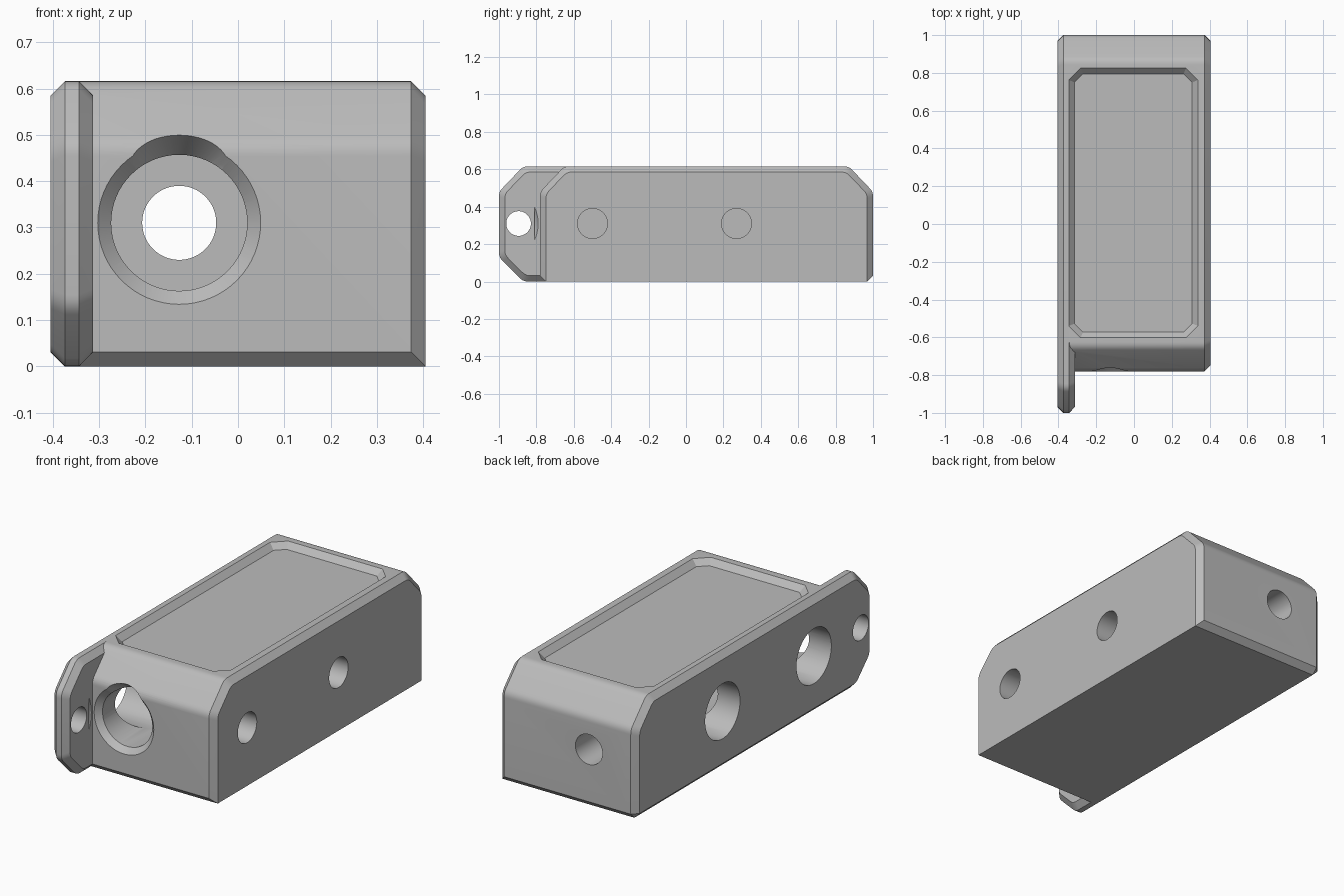
import bpy, bmesh, math
from mathutils import Vector

old = bpy.data.objects.get("Cube")
if old:
    bpy.data.objects.remove(old, do_unlink=True)

H, B = 0.616, 0.031          # block height, edge bevel
Z, BORE, HOLE = 0.31, 0.147, 0.08

grey = bpy.data.materials.new("plain grey")
grey.use_nodes = True
colour = (0.5, 0.5, 0.5, 1)
grey.diffuse_color = colour
grey.node_tree.nodes["Principled BSDF"].inputs["Base Color"].default_value = colour


def inset(pts, d):
    """Offset a counter-clockwise convex outline inwards."""
    out = []
    for i, p in enumerate(pts):
        a = (p - pts[i - 1]).normalized()
        b = (pts[(i + 1) % len(pts)] - p).normalized()
        na, nb = Vector((-a.y, a.x)), Vector((-b.y, b.x))
        out.append(p + (na + nb) * d / (1 + na.dot(nb)))
    return out


def rounded(pts, t=0.025, steps=5):
    """Soften the shallow corners of an outline, keep square ones."""
    out = []
    for i, p in enumerate(pts):
        a = (pts[i - 1] - p).normalized()
        b = (pts[(i + 1) % len(pts)] - p).normalized()
        if a.dot(b) > -0.5:
            out.append(p)
            continue
        for s in range(steps + 1):
            k = s / steps
            out.append((p + a * t) * (1 - k) ** 2 + p * 2 * k * (1 - k) + (p + b * t) * k * k)
    return out


def hull(name, points):
    """Convex solid around a set of points."""
    bm = bmesh.new()
    for p in points:
        bm.verts.new(p)
    bmesh.ops.remove_doubles(bm, verts=bm.verts, dist=1e-5)
    res = bmesh.ops.convex_hull(bm, input=bm.verts)
    loose = [v for v in bm.verts if not v.link_faces]
    bmesh.ops.delete(bm, geom=loose, context='VERTS')
    bmesh.ops.dissolve_limit(bm, angle_limit=0.01, verts=bm.verts, edges=bm.edges)
    bmesh.ops.recalc_face_normals(bm, faces=bm.faces)
    mesh = bpy.data.meshes.new(name)
    bm.to_mesh(mesh)
    bm.free()
    mesh.materials.append(grey)
    ob = bpy.data.objects.new(name, mesh)
    bpy.context.collection.objects.link(ob)
    return ob


def round_cutter(name, start, end, r1, r2=None, n=64):
    """Cylinder or cone between two points along x or y."""
    start, end = Vector(start), Vector(end)
    axis = (end - start).normalized()
    side, up = axis.cross(Vector((0, 0, 1))), Vector((0, 0, 1))
    pts = []
    for c, r in ((start, r1), (end, r1 if r2 is None else r2)):
        for i in range(n):
            t = math.tau * i / n
            pts.append(c + side * r * math.cos(t) + up * r * math.sin(t))
    return hull(name, pts)


def combine(target, other, operation):
    mod = target.modifiers.new(operation.lower(), 'BOOLEAN')
    mod.operation, mod.object, mod.solver = operation, other, 'EXACT'
    bpy.context.view_layer.objects.active = target
    bpy.ops.object.modifier_apply(modifier=mod.name)
    bpy.data.objects.remove(other, do_unlink=True)


def lift(x, outline):
    return [Vector((x, p.x, p.y)) for p in outline]


def outline(*pts):
    return [Vector(p) for p in pts]


# Main block: side outline with sloped top ends, bevelled towards +x
top = [(1, 0.48), (0.87, H), (-0.65, H), (-0.78, 0.48)]
full = rounded(outline((-0.78, B), (-0.78 + B, 0), (1 - B, 0), (1, B), *top))
# Square corners are kept crisp by listing the bottom bevel unrounded
crisp = outline((-0.78, B), (-0.78 + B, 0), (1 - B, 0), (1, B))
soft = rounded(outline((-0.78, -B), (1, -B), *top))
full = crisp + [p for p in soft if p.y > 0]
small = rounded(inset(outline((-0.78, -B), (1, -B), *top), B))
block = hull("block", lift(-0.343, full) + lift(0.374, full) + lift(0.405, small))

# Side plate with a tab that reaches past the front, bevelled all round
plate_raw = outline((-1, 0.13), (-0.87, 0), (1, 0), (1, 0.48), (0.87, H), (-0.87, H), (-1, 0.48))
plate_in = rounded(inset(plate_raw, B))
plate_full = [p for p in rounded(plate_raw) if p != Vector((1, 0))] + outline((1 - B, 0), (1, B))
plate = hull("side_plate", lift(-0.405, plate_in) + lift(-0.374, plate_full)
             + lift(-0.343, plate_full) + lift(-0.313, plate_in))
combine(block, plate, 'UNION')

# Shallow tray in the top with cut corners and sloped walls
x0, x1, y0, y1, c = -0.315, 0.308, -0.572, 0.795, 0.045
tray = outline((x0 + c, y0), (x1 - c, y0), (x1, y0 + c), (x1, y1 - c),
               (x1 - c, y1), (x0 + c, y1), (x0, y1 - c), (x0, y0 + c))
cut = hull("tray_cutter", [p.to_3d() + Vector((0, 0, H - 0.03)) for p in tray]
           + [p.to_3d() + Vector((0, 0, H + 0.03)) for p in inset(tray, -0.06)])
combine(block, cut, 'DIFFERENCE')

# Lengthwise bore, its flared mouth with a notch at the top, and the rear outlet
X = -0.127
cuts = [
    round_cutter("bore", (X, -0.9, Z), (X, 0.8, Z), BORE),
    round_cutter("mouth", (X, -0.81, Z), (X, -0.75, Z), BORE + 0.059, BORE - 0.001),
    round_cutter("mouth_notch", (X, -0.80, 0.395), (X, -0.68, 0.395), 0.13, 0.05),
    round_cutter("outlet", (X, 0.7, Z), (X, 1.1, Z), HOLE),
    round_cutter("tab_hole", (-0.5, -0.895, Z), (-0.25, -0.895, Z), 0.066),
]
# Two stepped cross holes
for y in (-0.5, 0.27):
    cuts.append(round_cutter("cross_bore", (-0.5, y, Z), (0.25, y, Z), BORE))
    cuts.append(round_cutter("cross_hole", (0.1, y, Z), (0.5, y, Z), HOLE))
for cut in cuts:
    combine(block, cut, 'DIFFERENCE')

# Smooth curves, crisp edges
bpy.ops.object.select_all(action='DESELECT')
block.select_set(True)
bpy.context.view_layer.objects.active = block
bpy.ops.object.shade_smooth_by_angle(angle=math.radians(25))
